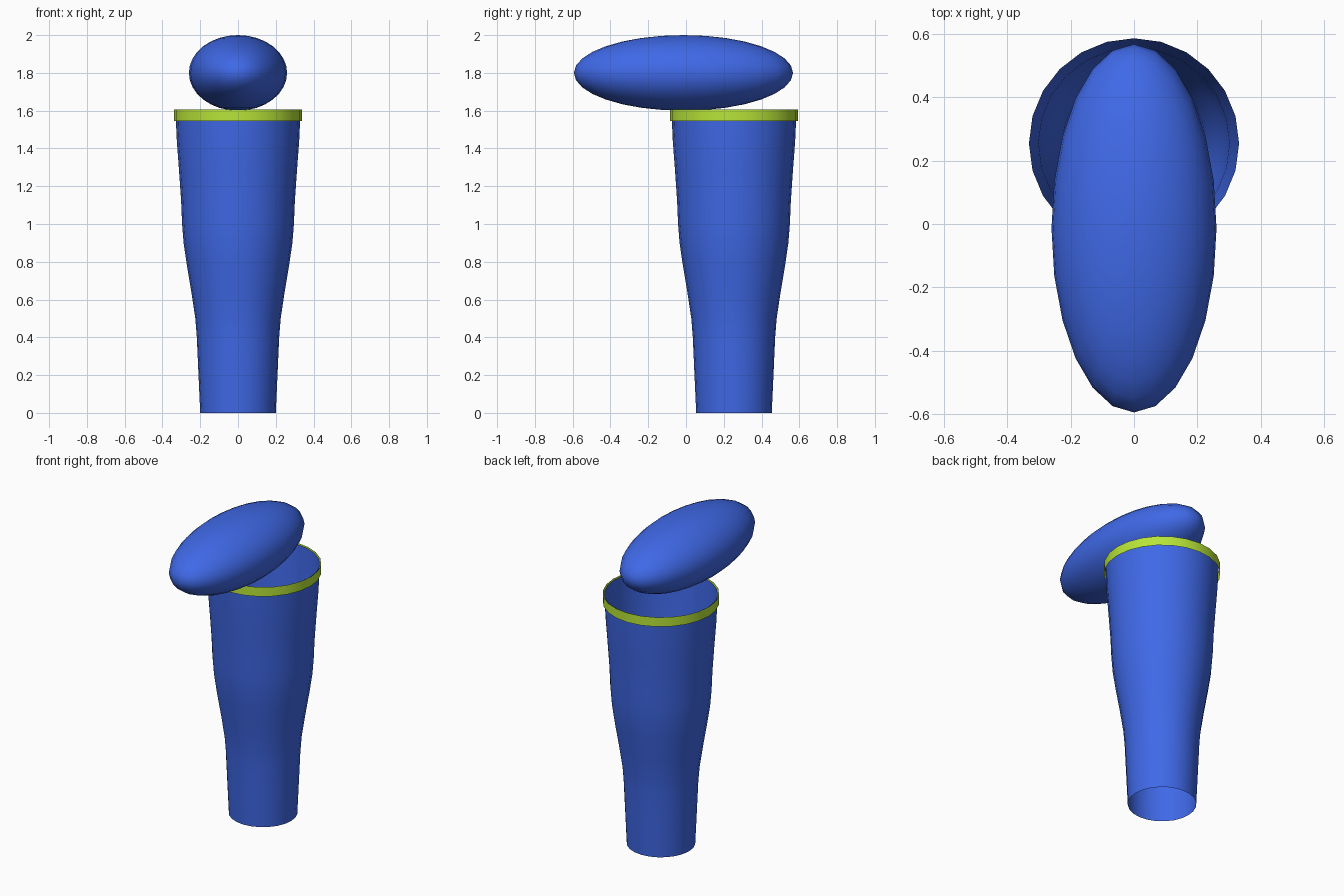
import bpy, bmesh, math

if "Cube" in bpy.data.objects:
    bpy.data.objects.remove(bpy.data.objects["Cube"])

SIDES = 24
TUBE_Y = 0.254


def material(name, rgb):
    m = bpy.data.materials.new(name)
    m.diffuse_color = (*rgb, 1)
    m.use_nodes = True
    m.node_tree.nodes["Principled BSDF"].inputs["Base Color"].default_value = m.diffuse_color
    return m


def finish(bm, name, mat):
    mesh = bpy.data.meshes.new(name)
    bm.to_mesh(mesh)
    bm.free()
    for p in mesh.polygons:
        p.use_smooth = True
    mesh.materials.append(mat)
    obj = bpy.data.objects.new(name, mesh)
    bpy.context.collection.objects.link(obj)
    return obj


def open_lathe(name, profile, mat):
    """Open-ended single-wall tube from (radius, z) points."""
    bm = bmesh.new()
    rings = [[bm.verts.new((r * math.cos(2 * math.pi * i / SIDES),
                            r * math.sin(2 * math.pi * i / SIDES), z))
              for i in range(SIDES)] for r, z in profile]
    for low, high in zip(rings, rings[1:]):
        for i in range(SIDES):
            j = (i + 1) % SIDES
            bm.faces.new((low[i], low[j], high[j], high[i]))
    obj = finish(bm, name, mat)
    obj.location.y = TUBE_Y
    return obj


blue = material("blue", (0.05, 0.14, 0.80))
lime = material("lime", (0.48, 0.78, 0.04))

# Tapered hollow body, open at both ends
open_lathe("body_tube", [
    (0.200, 0.0), (0.210, 0.22), (0.218, 0.40), (0.226, 0.50), (0.247, 0.64),
    (0.272, 0.79), (0.288, 0.90), (0.296, 1.00), (0.301, 1.12),
    (0.312, 1.28), (0.324, 1.44), (0.331, 1.60)], blue)

# Band around the rim
open_lathe("rim_band", [(0.339, 1.545), (0.339, 1.605)], lime)

# Long ellipsoid resting over the rim
bm = bmesh.new()
bmesh.ops.create_uvsphere(bm, u_segments=SIDES, v_segments=16, radius=1)
bmesh.ops.scale(bm, vec=(0.26, 0.58, 0.2), verts=bm.verts)
top = finish(bm, "top_ellipsoid", blue)
top.location = (0, -0.0135, 1.8)
